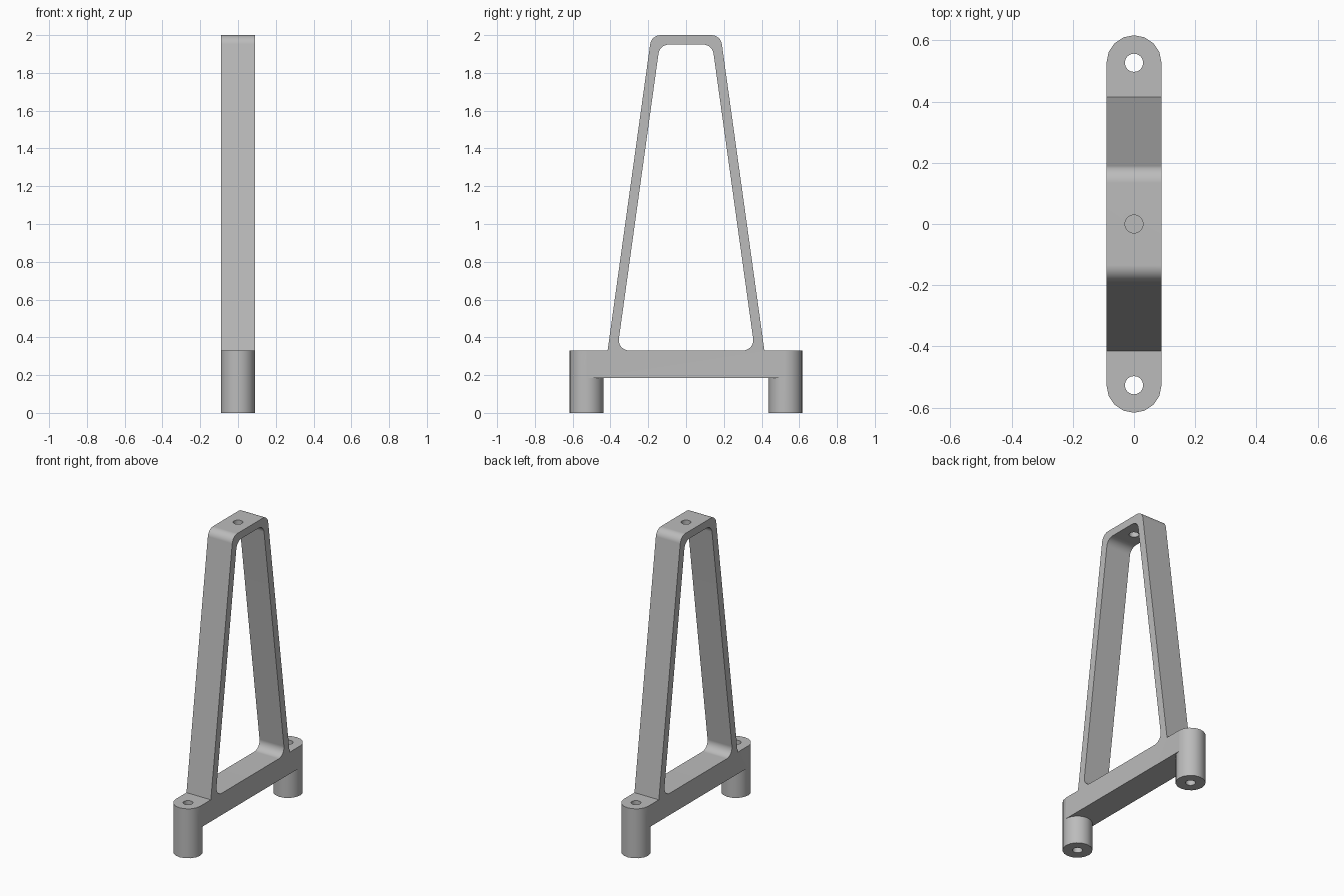
import bpy
import math
from mathutils import Vector

if "Cube" in bpy.data.objects:
    bpy.data.objects.remove(bpy.data.objects["Cube"], do_unlink=True)

HALF = 0.09       # half width of the bracket and radius of the posts
POST_Y = 0.527    # distance of the posts from the centre
DECK = 0.33       # height of the base bar's upper face

grey = bpy.data.materials.new("plain grey")
grey.use_nodes = True
colour = (0.5, 0.5, 0.5, 1)
grey.diffuse_color = colour
grey.node_tree.nodes["Principled BSDF"].inputs["Base Color"].default_value = colour


def rounded(corners, steps=6):
    """Outline from (y, z, radius) corners, with a fillet where radius > 0."""
    out = []
    n = len(corners)
    for i, (y, z, r) in enumerate(corners):
        p = Vector((y, z))
        if r == 0:
            out.append(p)
            continue
        a = (Vector(corners[i - 1][:2]) - p).normalized()
        b = (Vector(corners[(i + 1) % n][:2]) - p).normalized()
        half = a.angle(b) / 2
        centre = p + (a + b).normalized() * r / math.sin(half)
        start = p + a * r / math.tan(half) - centre
        end = p + b * r / math.tan(half) - centre
        sweep = start.angle(end)
        for k in range(steps + 1):
            t = k / steps
            out.append(centre + (start * math.sin((1 - t) * sweep)
                                 + end * math.sin(t * sweep)) / math.sin(sweep))
    return out


def mirrored(right):
    """Close a right-hand outline with its mirror image."""
    return right + [(-y, z, r) for y, z, r in reversed(right)]


def plate(name, outlines):
    """Flat filled outlines in the y-z plane, thickened along x."""
    curve = bpy.data.curves.new(name, "CURVE")
    curve.dimensions = "2D"
    curve.fill_mode = "BOTH"
    curve.extrude = HALF
    for pts in outlines:
        spline = curve.splines.new("POLY")
        spline.points.add(len(pts) - 1)
        for point, p in zip(spline.points, pts):
            point.co = (p.x, p.y, 0, 1)
        spline.use_cyclic_u = True
    obj = bpy.data.objects.new(name, curve)
    bpy.context.collection.objects.link(obj)
    obj.rotation_euler = (math.pi / 2, 0, math.pi / 2)
    bpy.ops.object.select_all(action="DESELECT")
    obj.select_set(True)
    bpy.context.view_layer.objects.active = obj
    bpy.ops.object.convert(target="MESH")
    obj = bpy.context.object
    bpy.ops.object.transform_apply(location=True, rotation=True, scale=True)
    # Weld the caps to the rim
    bpy.ops.object.mode_set(mode="EDIT")
    bpy.ops.mesh.select_all(action="SELECT")
    bpy.ops.mesh.remove_doubles(threshold=0.0001)
    bpy.ops.mesh.normals_make_consistent(inside=False)
    bpy.ops.object.mode_set(mode="OBJECT")
    return obj


def cylinder(name, radius, y, low, high, sides):
    bpy.ops.mesh.primitive_cylinder_add(
        vertices=sides, radius=radius, depth=high - low,
        location=(0, y, (low + high) / 2))
    bpy.context.object.name = name
    return bpy.context.object


def combine(target, tool, operation):
    mod = target.modifiers.new(operation, "BOOLEAN")
    mod.operation = operation
    mod.solver = "EXACT"
    mod.object = tool
    bpy.context.view_layer.objects.active = target
    bpy.ops.object.modifier_apply(modifier=mod.name)
    bpy.data.objects.remove(tool, do_unlink=True)


# Base bar and tapered arch as one profile with an opening
outer = mirrored([(POST_Y, 0.185, 0), (POST_Y, DECK, 0),
                  (0.415, DECK, 0), (0.183, 2.0, 0.055)])
opening = mirrored([(0.364, DECK, 0.055), (0.139, 1.95, 0.055)])
bracket = plate("bracket_frame", [rounded(outer), rounded(opening)])

# Round mounting posts at both ends
for side in (-1, 1):
    combine(bracket, cylinder("post", HALF, side * POST_Y, 0, DECK, 16), "UNION")

# Screw holes through the posts and the top of the arch
for y, low, high in ((-POST_Y, -0.1, 0.5), (POST_Y, -0.1, 0.5), (0, 1.8, 2.1)):
    combine(bracket, cylinder("drill", 0.03, y, low, high, 16), "DIFFERENCE")

bracket.data.materials.clear()
bracket.data.materials.append(grey)
bpy.ops.object.select_all(action="DESELECT")
bracket.select_set(True)
bpy.context.view_layer.objects.active = bracket
bpy.ops.object.shade_smooth_by_angle(angle=math.radians(35))
weighted = bracket.modifiers.new("flat_face_normals", "WEIGHTED_NORMAL")
weighted.keep_sharp = True
